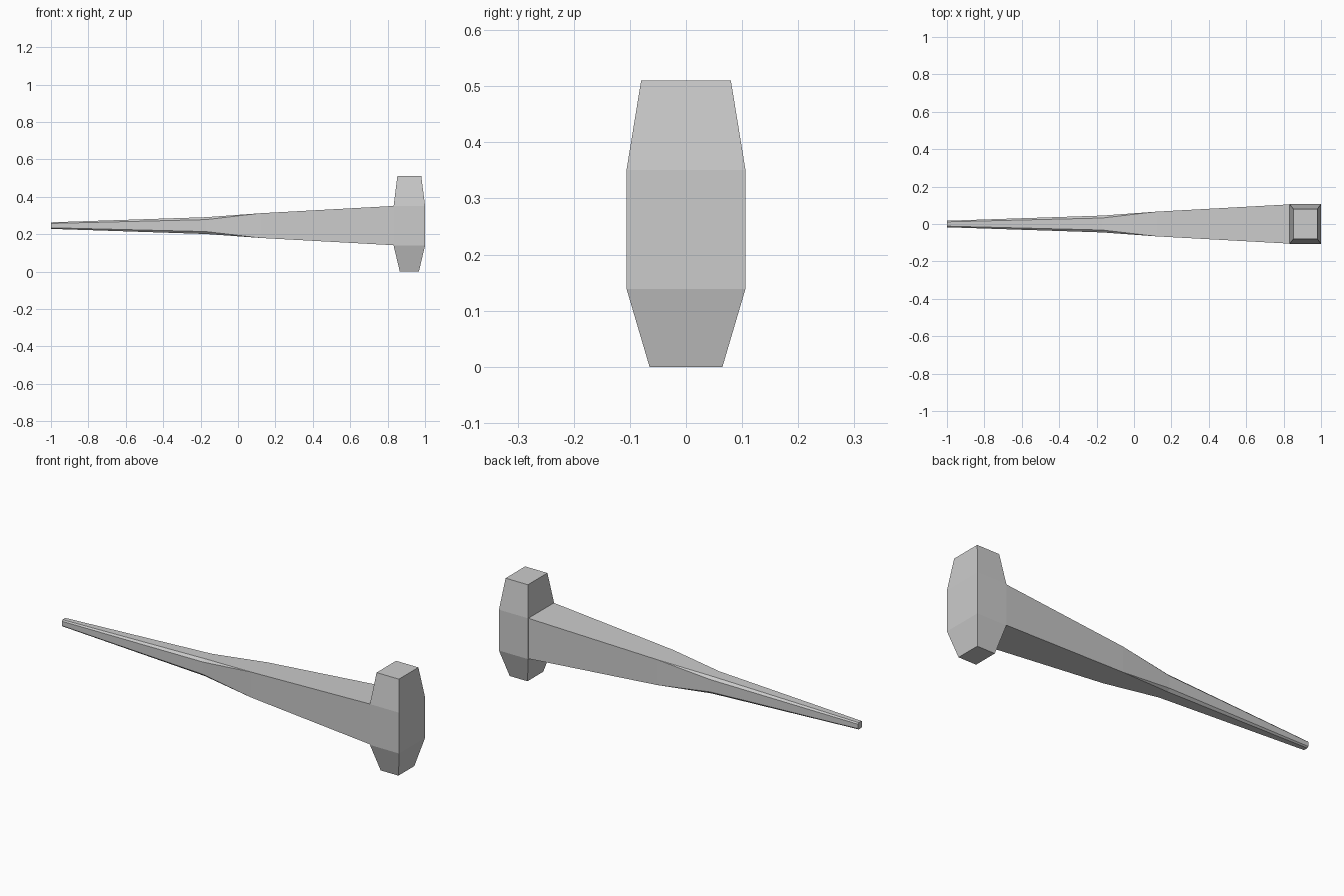
import bpy
import bmesh

cube = bpy.data.objects.get("Cube")
if cube:
    bpy.data.objects.remove(cube)

AXIS_Z = 0.246

iron = bpy.data.materials.new("grey_iron")
iron.use_nodes = True
colour = (0.6, 0.6, 0.6, 1)
iron.diffuse_color = colour
iron.node_tree.nodes["Principled BSDF"].inputs["Base Color"].default_value = colour


def loft(name, rings, cap_first=True, cap_last=True):
    """Join successive rings of equal size into one flat-faced solid."""
    bm = bmesh.new()
    loops = [[bm.verts.new(p) for p in ring] for ring in rings]
    count = len(loops[0])
    for a, b in zip(loops, loops[1:]):
        for i in range(count):
            j = (i + 1) % count
            bm.faces.new((a[i], a[j], b[j], b[i]))
    if cap_first:
        bm.faces.new(loops[0])
    if cap_last:
        bm.faces.new(loops[-1])
    bmesh.ops.remove_doubles(bm, verts=bm.verts, dist=0.0001)
    bmesh.ops.recalc_face_normals(bm, faces=bm.faces)
    mesh = bpy.data.meshes.new(name)
    bm.to_mesh(mesh)
    bm.free()
    mesh.materials.append(iron)
    obj = bpy.data.objects.new(name, mesh)
    bpy.context.collection.objects.link(obj)
    return obj


def shaft_ring(x, half, chamfer):
    """Square section across x with cut corners."""
    k = half - chamfer
    pts = [(half, -k), (half, k), (k, half), (-k, half),
           (-half, k), (-half, -k), (-k, -half), (k, -half)]
    return [(x, y, AXIS_Z + z) for y, z in pts]


def head_ring(z, x0, x1, half):
    return [(x0, -half, z), (x1, -half, z), (x1, half, z), (x0, half, z)]


# Tapered shaft: square by the head, chamfered towards the tip
shaft = [(-1.0, 0.0175, 0.006), (-0.17, 0.045, 0.013),
         (0.12, 0.066, 0), (0.835, 0.105, 0)]
loft("shaft", [shaft_ring(*s) for s in shaft], cap_last=False)

# Block head narrowing to both ends
head = [(0, 0.865, 0.967, 0.065), (0.139, 0.832, 1.0, 0.106),
        (0.351, 0.832, 1.0, 0.106), (0.51, 0.852, 0.98, 0.08)]
loft("head", [head_ring(*h) for h in head])
